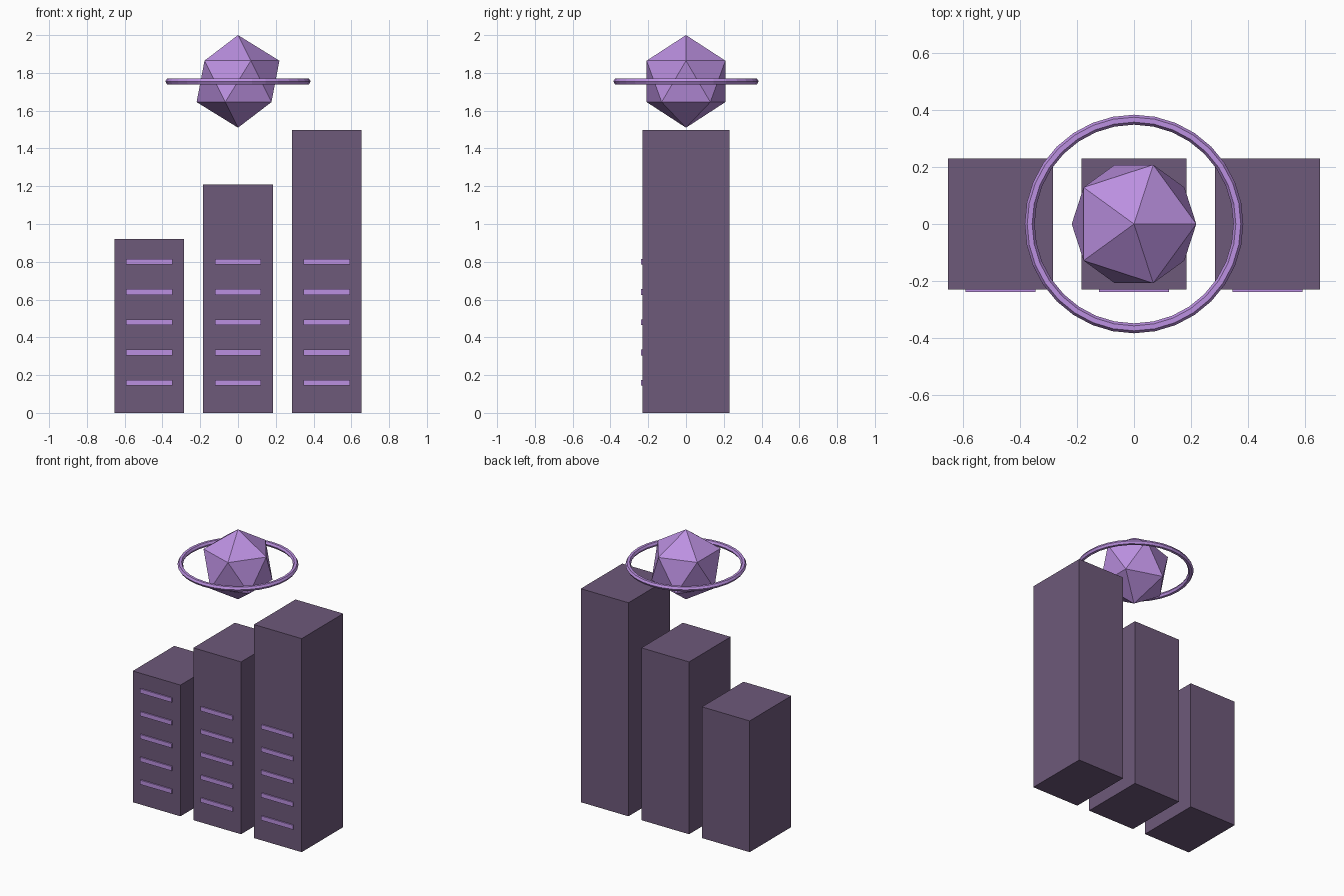
import bpy

if "Cube" in bpy.data.objects:
    bpy.data.objects.remove(bpy.data.objects["Cube"])


def material(name, color):
    m = bpy.data.materials.new(name)
    m.diffuse_color = color
    m.use_nodes = True
    m.node_tree.nodes["Principled BSDF"].inputs["Base Color"].default_value = m.diffuse_color
    return m


DARK = material("dark_purple", (0.155, 0.100, 0.195, 1))
LILAC = material("lilac", (0.50, 0.28, 0.75, 1))


def finish(name, mat):
    ob = bpy.context.object
    ob.name = name
    ob.data.materials.append(mat)
    return ob


def box(name, center, size, mat):
    bpy.ops.mesh.primitive_cube_add(size=1, location=center)
    ob = finish(name, mat)
    ob.scale = size
    bpy.ops.object.transform_apply(location=False, rotation=False, scale=True)
    return ob


# Three towers of rising height, each with five lit strips on the front
WIDTH, DEPTH, SPACING = 0.37, 0.46, 0.47
for i, height in enumerate((0.92, 1.208, 1.497)):
    x = (i - 1) * SPACING
    box(f"tower_{i + 1}", (x, 0, height / 2), (WIDTH, DEPTH, height), DARK)
    for row in range(5):
        box(f"tower_{i + 1}_strip_{row + 1}", (x, -DEPTH / 2, 0.16 * (row + 1)),
            (0.246, 0.018, 0.03), LILAC)

# Floating faceted crystal
CENTER = (0, 0, 1.755)
bpy.ops.mesh.primitive_ico_sphere_add(subdivisions=1, radius=0.245, location=CENTER)
finish("crystal", LILAC)

# Ring around the crystal
bpy.ops.mesh.primitive_torus_add(major_segments=32, minor_segments=6,
                                 major_radius=0.367, minor_radius=0.0175,
                                 location=CENTER)
finish("crystal_ring", LILAC)
